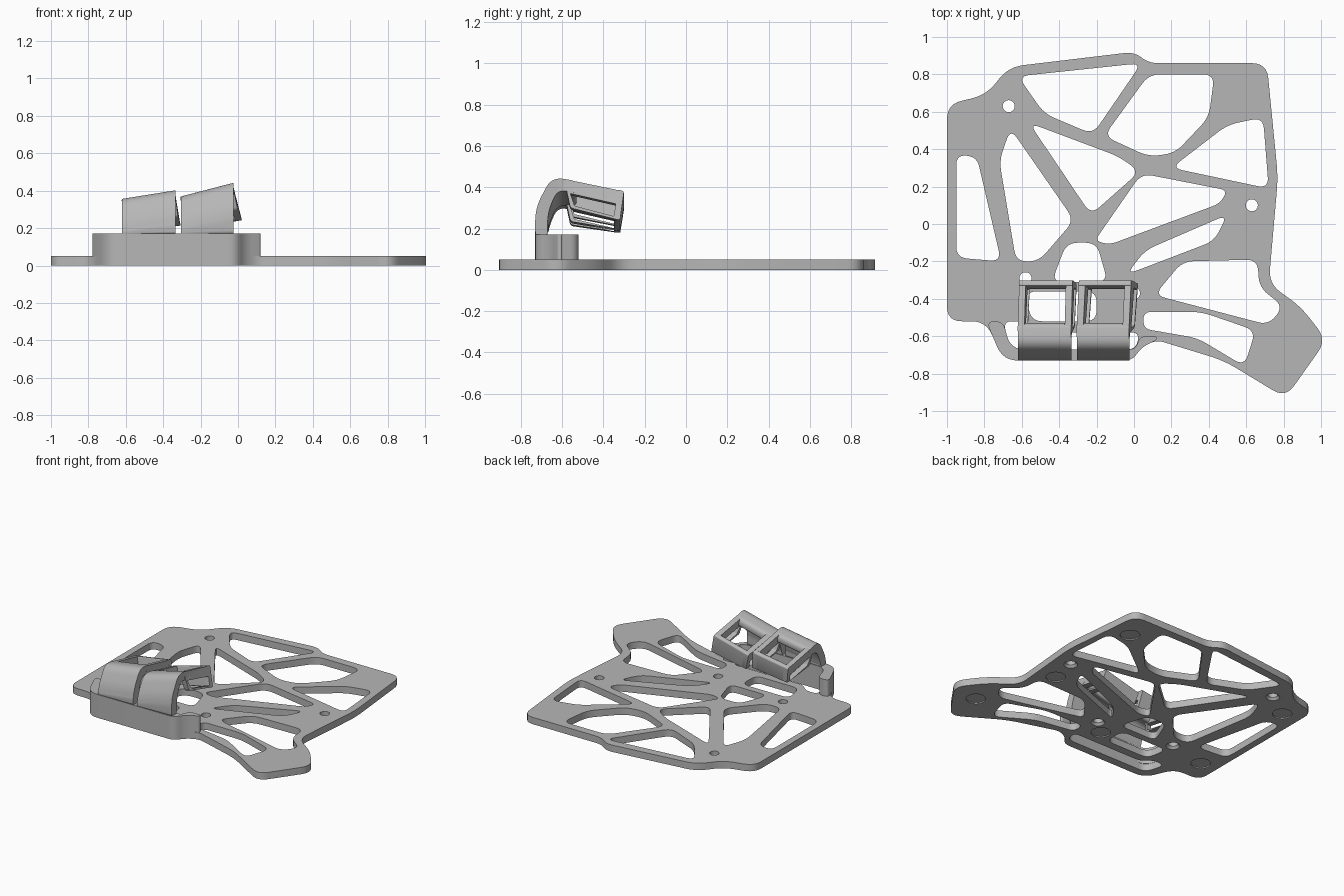
import bpy, bmesh, math
from mathutils import Vector

cube = bpy.data.objects.get("Cube")
if cube:
    bpy.data.objects.remove(cube, do_unlink=True)

grey = bpy.data.materials.new("plain grey")
grey.use_nodes = True
tone = (0.47, 0.47, 0.47, 1)
grey.diffuse_color = tone
grey.node_tree.nodes["Principled BSDF"].inputs["Base Color"].default_value = tone


def rounded(flat, radius, steps=6):
    """Closed polygon in hundredths of a unit, with its corners eased into curves."""
    pts = [Vector(p) / 100 for p in zip(flat[::2], flat[1::2])]
    out = []
    for i, p in enumerate(pts):
        before, after = pts[i - 1] - p, pts[(i + 1) % len(pts)] - p
        cut = min(radius / 100, 0.48 * before.length, 0.48 * after.length)
        a, b = p + before.normalized() * cut, p + after.normalized() * cut
        for k in range(steps + 1):
            t = k / steps
            out.append(a * (1 - t) ** 2 + p * 2 * t * (1 - t) + b * t * t)
    return out


def circle(x, y, r, steps=32):
    turn = [math.tau * i / steps for i in range(steps)]
    return [Vector((x + r * math.cos(a), y + r * math.sin(a))) for a in turn]


def upright(u, v, w):
    return (u, v, w)


def sideways(u, v, w):
    return (w, u, v)


def prism(name, loops, low, high, place=upright):
    """Solid from an outer loop and hole loops, spanning low to high."""
    flat = bmesh.new()
    sides = []
    for loop in loops:
        vs = [flat.verts.new((p.x, p.y, 0)) for p in loop]
        for a, b in zip(vs, vs[1:] + vs[:1]):
            flat.edges.new((a, b))
            sides.append((a, b))
    bmesh.ops.triangle_fill(flat, use_beauty=True, use_dissolve=False,
                            edges=flat.edges[:], normal=(0, 0, 1))
    flat.verts.index_update()
    n = len(flat.verts)
    verts = [place(v.co.x, v.co.y, w) for w in (low, high) for v in flat.verts]
    tris = [[v.index for v in f.verts] for f in flat.faces]
    faces = [t[::-1] for t in tris] + [[i + n for i in t] for t in tris]
    faces += [(a.index, b.index, b.index + n, a.index + n) for a, b in sides]
    flat.free()
    mesh = bpy.data.meshes.new(name)
    mesh.from_pydata(verts, [], faces)
    solid = bmesh.new()
    solid.from_mesh(mesh)
    bmesh.ops.recalc_face_normals(solid, faces=solid.faces[:])
    solid.to_mesh(mesh)
    solid.free()
    mesh.materials.append(grey)
    obj = bpy.data.objects.new(name, mesh)
    bpy.context.collection.objects.link(obj)
    return obj


def activate(obj):
    bpy.ops.object.select_all(action='DESELECT')
    obj.select_set(True)
    bpy.context.view_layer.objects.active = obj


def smooth(obj):
    activate(obj)
    bpy.ops.object.shade_smooth_by_angle(angle=math.radians(40))


# Base plate: outline, organic openings and screw holes
outline = [-100, 64, -79, 69, -67, 84, 0, 92, 8, 86, 71, 86, 77, 25, 72, -32,
           89, -44, 103, -62, 81, -93, 48, -73,
           12, -62, 4, -66, -1, -73, -70, -73, -79, -52, -100, -52]
openings = {
    "left": [-95, 37, -84, 36, -71, -20, -95, -18],
    "left wedge": [-66, 51, -32, 2, -51, -20, -63, -20, -72, 34],
    "upper wedge": [-56, 54, -8, 36, 3, 28, -23, 5],
    "back left": [-62, 79, 4, 86, -22, 48, -48, 59],
    "back right": [8, 80, 43, 80, 40, 57, 22, 38, 8, 36, -16, 47],
    "right": [20, 30, 50, 53, 69, 57, 72, 19],
    "middle": [-21, -9, 4, 27, 50, 18, 46, 11, -13, -11],
    "middle slit": [-4, -27, 6, -14, 50, 5, 43, -9],
    "hub": [-44, -31, -36, -10, -20, -10, -14, -31],
    "right lower": [11, -38, 26, -20, 66, -19, 67, -34, 80, -44, 72, -54],
    "front right": [5, -47, 36, -47, 65, -57, 59, -76, 34, -61, 5, -56],
    "under clips": [-58, -36, -20, -36, -20, -52, -55, -52],
    "front slot": [-70, -52, -60, -52, -54, -58, 3, -58, 1, -67, -66, -67],
}
screws = [(-0.67, 0.63), (0.63, 0.1), (-0.58, -0.29), (0, -0.37)]
pads = [(0.58, 0.65), (0.6, -0.09), (0.82, -0.65), (-0.1, -0.46), (-0.87, -0.35), (-0.86, 0.5)]
loops = [rounded(outline, 8)] + [rounded(o, 6) for o in openings.values()]
loops += [circle(x, y, 0.032) for x, y in screws]
plate = prism("base_plate", loops, 0, 0.05)

# Underside: countersinks and shallow pad recesses
bm = bmesh.new()
for spots, wide, narrow, depth in ((screws, 0.055, 0.02, 0.03), (pads, 0.065, 0.065, 0.008)):
    for x, y in spots:
        made = bmesh.ops.create_cone(bm, cap_ends=True, segments=32, radius1=wide,
                                     radius2=narrow, depth=depth + 0.01)
        bmesh.ops.translate(bm, verts=made["verts"], vec=(x, y, (depth - 0.01) / 2))
cut_mesh = bpy.data.meshes.new("underside_cutter")
bm.to_mesh(cut_mesh)
bm.free()
cut_mesh.materials.append(grey)
cutter = bpy.data.objects.new("underside_cutter", cut_mesh)
cutter.hide_render = True
bpy.context.collection.objects.link(cutter)
mod = plate.modifiers.new("underside", 'BOOLEAN')
mod.operation, mod.solver, mod.object = 'DIFFERENCE', 'EXACT', cutter
activate(plate)
bpy.ops.object.modifier_apply(modifier=mod.name)
bpy.data.objects.remove(cutter, do_unlink=True)
smooth(plate)

# Raised wall: follows the front of the outline, backed by the edge of the slot
wall = outline[-12:-2] + [-70, -52, -66, -67, 1, -67, 3, -60, 12, -60]
smooth(prism("front_wall", [rounded(wall, 8)], 0.05, 0.17))

# Two curled clips: bent sheet, slotted side rails and an end bar
sheet = [-73, 16, -73, 30, -65, 45, -53, 43, -53, 37, -62, 39, -67, 28, -67, 16]
rail = [-59, 44, -30, 38, -32, 24, -56, 30]
slot = [-56, 37, -34, 32, -35, 26, -54, 31]
end_bar = rail[2:6] + [-35, 25, -33, 39]


def lean(obj, right_edge, slope, drop):
    """Tilt the clip sideways, more the higher and further back it is."""
    for v in obj.data.vertices:
        rise = min(max((v.co.z - 0.17) / 0.1, 0), 1)
        head = min(max((v.co.y + 0.62) / 0.08, 0), 1)
        z = v.co.z
        v.co.z -= rise * (slope * (right_edge - v.co.x) + drop)
        v.co.x += head * slope * (0.42 - z)


for side, x0, x1, slope, drop in (("right", -0.62, -0.335, 0.16, 0.04),
                                  ("left", -0.305, -0.025, 0.26, 0)):
    parts = [
        prism(side + "_clip_sheet", [rounded(sheet, 12, 10)], x0, x1, sideways),
        prism(side + "_clip_end_bar", [rounded(end_bar, 1)], x0, x1, sideways),
    ]
    for label, a in (("outer", x0), ("inner", x1 - 0.035)):
        parts.append(prism(side + "_clip_" + label + "_rail",
                           [rounded(rail, 1.5), rounded(slot, 0.5)], a, a + 0.035, sideways))
    for part in parts:
        lean(part, x1, slope, drop)
        smooth(part)
